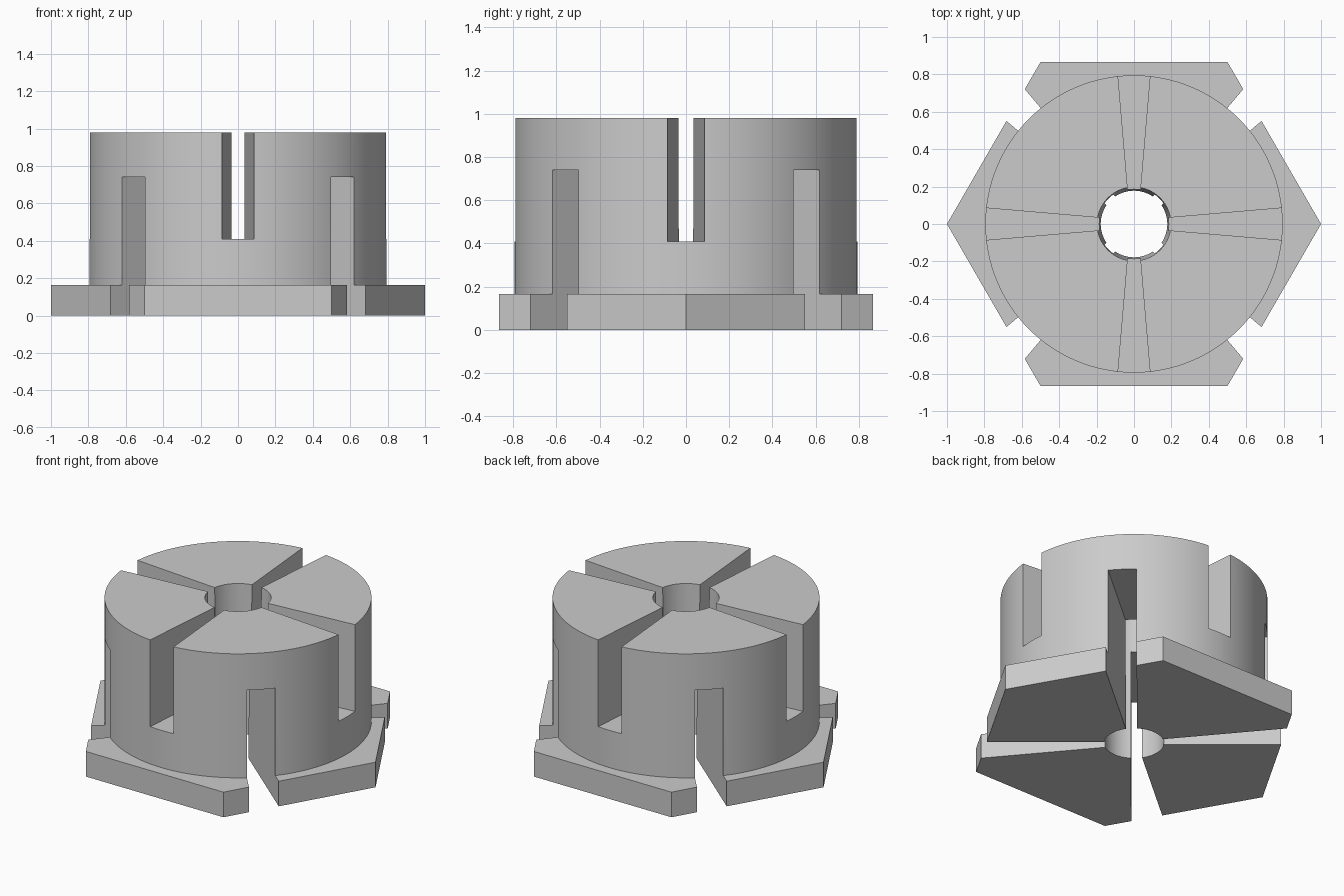
import bpy, bmesh
from math import cos, sin, pi, radians
from mathutils import Matrix

cube = bpy.data.objects.get("Cube")
if cube:
    bpy.data.objects.remove(cube, do_unlink=True)

HEIGHT = 0.98
BODY_RADIUS = 0.795
FLANGE_TOP = 0.165
SIDES = 128


def prism(name, bottom, top, z0, z1, turn=0.0):
    """Solid between two matching outlines, turned about z."""
    bm = bmesh.new()
    low = [bm.verts.new((x, y, z0)) for x, y in bottom]
    high = [bm.verts.new((x, y, z1)) for x, y in top]
    bm.faces.new(low[::-1])
    bm.faces.new(high)
    n = len(low)
    for i in range(n):
        j = (i + 1) % n
        bm.faces.new((low[i], low[j], high[j], high[i]))
    bm.transform(Matrix.Rotation(turn, 4, 'Z'))
    mesh = bpy.data.meshes.new(name)
    bm.to_mesh(mesh)
    bm.free()
    obj = bpy.data.objects.new(name, mesh)
    bpy.context.collection.objects.link(obj)
    return obj


def ring(radius, sides):
    return [(radius * cos(2 * pi * i / sides), radius * sin(2 * pi * i / sides))
            for i in range(sides)]


def combine(target, tool, operation):
    """Boolean the tool into the target, then discard the tool."""
    tool.hide_render = True
    mod = target.modifiers.new(operation.title(), 'BOOLEAN')
    mod.operation = operation
    mod.solver = 'EXACT'
    mod.object = tool
    bpy.context.view_layer.objects.active = target
    bpy.ops.object.modifier_apply(modifier=mod.name)
    bpy.data.objects.remove(tool, do_unlink=True)


# Hexagonal flange with the round body joined on top
nut = prism("slotted_hex_nut", ring(1, 6), ring(1, 6), 0, FLANGE_TOP)
circle = ring(BODY_RADIUS, SIDES)
combine(nut, prism("round_body", circle, circle, 0.05, HEIGHT), 'UNION')

# Slightly tapered central bore
combine(nut, prism("bore", ring(0.176, SIDES), ring(0.199, SIDES), -0.1, HEIGHT + 0.1),
        'DIFFERENCE')


# Flared radial slots: one set open at the top, one open at the bottom
def half_width(r):
    return 0.0178 + 0.0857 * r


near, far = 0.1, 1.2
wedge = [(near, -half_width(near)), (far, -half_width(far)),
         (far, half_width(far)), (near, half_width(near))]
for start, z0, z1 in ((0, 0.41, HEIGHT + 0.1), (45, -0.1, 0.74)):
    for k in range(4):
        slot = prism("slot", wedge, wedge, z0, z1, radians(start + 90 * k))
        combine(nut, slot, 'DIFFERENCE')

# Plain grey finish
grey = bpy.data.materials.new("plain_grey")
grey.use_nodes = True
colour = (0.6, 0.6, 0.6, 1)
grey.diffuse_color = colour
grey.node_tree.nodes["Principled BSDF"].inputs["Base Color"].default_value = colour
nut.data.materials.clear()
nut.data.materials.append(grey)
for face in nut.data.polygons:
    face.material_index = 0

# Smooth curved walls, crisp edges
bpy.ops.object.select_all(action='DESELECT')
nut.select_set(True)
bpy.context.view_layer.objects.active = nut
bpy.ops.object.shade_smooth_by_angle(angle=radians(25))
